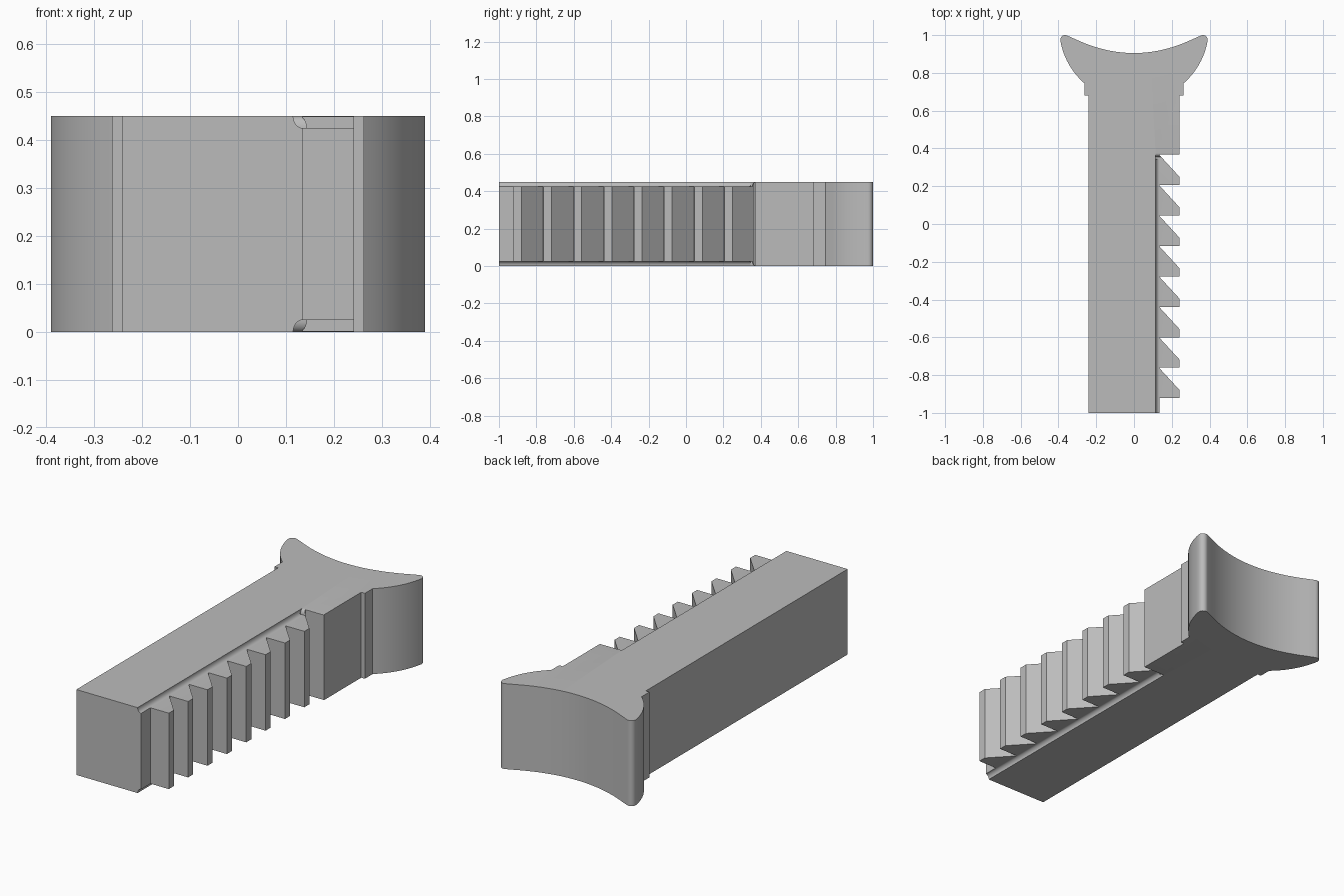
import bpy
import math
from mathutils import Vector

cube = bpy.data.objects.get("Cube")
if cube:
    bpy.data.objects.remove(cube, do_unlink=True)

HEIGHT = 0.45
SHANK, COLLAR, ROOT = 0.242, 0.263, 0.135
COVE_X, COVE_Z = 0.115, 0.425
BLOCK_Y, ROUND_Y = 0.355, 0.375

grey = bpy.data.materials.new("matte grey")
grey.use_nodes = True
grey.diffuse_color = (0.5, 0.5, 0.5, 1)
grey.node_tree.nodes["Principled BSDF"].inputs["Base Color"].default_value = grey.diffuse_color


def prism(name, points, sweep):
    """Solid made by sweeping a closed outline along a vector."""
    n = len(points)
    start = [Vector(p) for p in points]
    verts = start + [p + Vector(sweep) for p in start]
    faces = [list(range(n))[::-1], list(range(n, 2 * n))]
    faces += [[i, (i + 1) % n, (i + 1) % n + n, i + n] for i in range(n)]
    mesh = bpy.data.meshes.new(name)
    mesh.from_pydata(verts, [], faces)
    mesh.materials.append(grey)
    obj = bpy.data.objects.new(name, mesh)
    bpy.context.collection.objects.link(obj)
    bpy.context.view_layer.objects.active = obj
    bpy.ops.object.select_all(action="DESELECT")
    obj.select_set(True)
    bpy.ops.object.mode_set(mode="EDIT")
    bpy.ops.mesh.select_all(action="SELECT")
    bpy.ops.mesh.normals_make_consistent(inside=False)
    bpy.ops.object.mode_set(mode="OBJECT")
    return obj


def arc(cx, cy, rx, ry, a0, a1, steps):
    angles = [math.radians(a0 + (a1 - a0) * i / steps) for i in range(steps + 1)]
    return [(cx + rx * math.cos(a), cy + ry * math.sin(a)) for a in angles]


# Toothed edge, from the free end up to the solid block
outline = [(-SHANK, -1), (ROOT, -1)]
PITCH = 0.1612
for i in range(8):
    y = -0.922 + PITCH * i
    outline += [(ROOT, y), (SHANK, y), (SHANK, y + 0.042), (ROOT, y + PITCH - 0.003)]
outline += [(ROOT, BLOCK_Y + 0.016), (SHANK, BLOCK_Y + 0.016)]
outline[-2:] = [(ROOT, 0.371), (ROOT, BLOCK_Y + 0.014), (SHANK, BLOCK_Y + 0.014)][1:]

# Collar, flared side and rounded horn on one side of the head
horn = [(SHANK, 0.68), (COLLAR, 0.68), (COLLAR, 0.745)]
for i in range(1, 13):
    t = i / 12
    bulge = 0.022 * 4 * t * (1 - t)
    horn.append((COLLAR + 0.127 * t + 0.87 * bulge, 0.745 + 0.225 * t - 0.49 * bulge))
horn += arc(0.365, 0.975, 0.025, 0.025, 10, 115, 8)

# Dished end face
dish = [(0.34 * (1 - i / 12), 0.905 + 0.088 * (1 - i / 12) ** 2) for i in range(1, 24)]
outline += horn + dish + [(-x, y) for x, y in reversed(horn)]

body = prism("toothed_bar", [(x, y, 0) for x, y in outline], (0, 0, HEIGHT))

# Cutters: a hollow cove beside the teeth and a rounded edge on the block
depth = HEIGHT - COVE_Z
cove = arc(ROOT, HEIGHT, ROOT - COVE_X, depth, 180, 270, 8)
cove += [(0.3, COVE_Z), (0.3, 0.5), (COVE_X, 0.5)]
edge = arc(ROUND_Y, COVE_Z, ROUND_Y - BLOCK_Y, depth, 180, 90, 8)
edge += [(ROUND_Y, 0.5), (BLOCK_Y - 0.01, 0.5), (BLOCK_Y - 0.01, COVE_Z)]

for flip in (False, True):
    def level(z):
        return HEIGHT - z if flip else z
    cutters = [
        prism("cove_cutter", [(x, -1.1, level(z)) for x, z in cove], (0, 1.1 + BLOCK_Y, 0)),
        prism("edge_cutter", [(COVE_X, y, level(z)) for y, z in edge], (0.2, 0, 0)),
    ]
    for cutter in cutters:
        cutter.hide_render = True
        bpy.context.view_layer.objects.active = body
        mod = body.modifiers.new("cut", "BOOLEAN")
        mod.operation = "DIFFERENCE"
        mod.solver = "EXACT"
        mod.object = cutter
        bpy.ops.object.modifier_apply(modifier=mod.name)
        bpy.data.objects.remove(cutter, do_unlink=True)

# Smooth curved walls, crisp corners
bpy.ops.object.select_all(action="DESELECT")
body.select_set(True)
bpy.context.view_layer.objects.active = body
bpy.ops.object.shade_smooth_by_angle(angle=math.radians(25))
